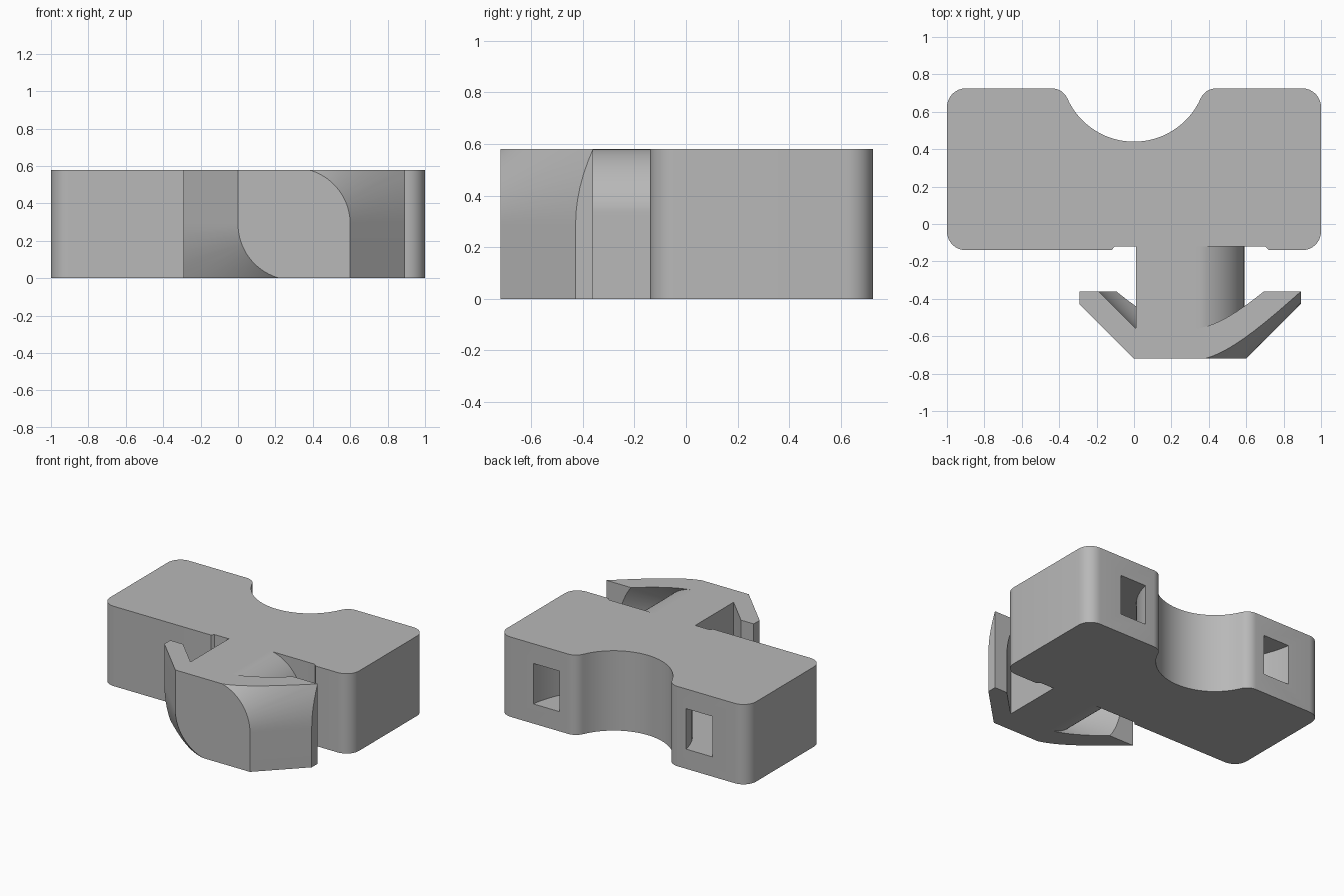
import bpy, bmesh
from math import sin, cos, pi, atan2, hypot
from mathutils import Vector

if "Cube" in bpy.data.objects:
    bpy.data.objects.remove(bpy.data.objects["Cube"], do_unlink=True)

H = 0.58          # overall height
TOP = 0.725       # back face of the body
FRONT = -0.14     # front face of the body
CX, CZ = 0.3, H / 2   # axis of the locking stem

grey = bpy.data.materials.new("mid_grey")
grey.use_nodes = True
grey.diffuse_color = (0.48, 0.48, 0.48, 1)
grey.node_tree.nodes["Principled BSDF"].inputs["Base Color"].default_value = grey.diffuse_color


def loft(name, rings):
    """Solid through matching rings of points, with capped ends."""
    bm = bmesh.new()
    rows = [[bm.verts.new(p) for p in ring] for ring in rings]
    n = len(rows[0])
    for a, b in zip(rows, rows[1:]):
        for i in range(n):
            j = (i + 1) % n
            bm.faces.new((a[i], a[j], b[j], b[i]))
    bm.faces.new(rows[0])
    bm.faces.new(rows[-1])
    bmesh.ops.recalc_face_normals(bm, faces=bm.faces)
    mesh = bpy.data.meshes.new(name)
    bm.to_mesh(mesh)
    bm.free()
    mesh.materials.append(grey)
    obj = bpy.data.objects.new(name, mesh)
    bpy.context.collection.objects.link(obj)
    return obj


def prism(name, outline, z0, z1):
    return loft(name, [[(x, y, z) for x, y in outline] for z in (z0, z1)])


def arc(cx, cy, r, a0, a1, n):
    return [(cx + r * cos(a0 + (a1 - a0) * i / n),
             cy + r * sin(a0 + (a1 - a0) * i / n)) for i in range(n + 1)]


def boolean(obj, cutter, operation):
    mod = obj.modifiers.new(operation, 'BOOLEAN')
    mod.operation, mod.object, mod.solver = operation, cutter, 'EXACT'
    bpy.context.view_layer.objects.active = obj
    bpy.ops.object.modifier_apply(modifier=mod.name)
    bpy.data.objects.remove(cutter, do_unlink=True)


def leaf(y, d, limit=9):
    """Square section with two opposite corners rounded about the stem axis."""
    pts = arc(0, 0, d, 0, pi / 2, 20) + [(-d, d)]
    pts += arc(0, 0, d, pi, 1.5 * pi, 20) + [(d, -d)]
    clamp = lambda v: max(-limit, min(limit, v))
    return [(CX + clamp(x), y, CZ + clamp(z)) for x, z in pts]


# Body: block with rounded corners and a concave saddle at the back
SADDLE_Y, SADDLE_R, LIP = 0.83, 0.39, 0.09
lip_y = TOP - LIP
lip_x = ((SADDLE_R + LIP) ** 2 - (SADDLE_Y - lip_y) ** 2) ** 0.5
tilt = atan2(lip_y - SADDLE_Y, lip_x)
half = arc(0.9, FRONT + 0.1, 0.1, -pi / 2, 0, 8)
half += arc(0.9, TOP - 0.1, 0.1, 0, pi / 2, 8)
half += arc(lip_x, lip_y, LIP, pi / 2, pi + tilt, 8)
saddle = arc(0, SADDLE_Y, SADDLE_R, tilt, -pi - tilt, 32)[1:-1]
recess = [(-0.12, FRONT), (-0.105, -0.122), (-0.095, -0.12),
          (0.695, -0.12), (0.705, -0.122), (0.72, FRONT)]
outline = half + saddle + [(-x, y) for x, y in reversed(half)] + recess
body = prism("body", outline, 0, H)

# Curved strap channel running around the saddle
channel = arc(0, SADDLE_Y, 0.52, -pi, 0, 48) + arc(0, SADDLE_Y, 0.727, 0, -pi, 48)
boolean(body, prism("channel_cutter", channel, CZ - 0.147, CZ + 0.147), 'DIFFERENCE')

# Stem joining the body to the locking head
stem = loft("stem", [leaf(-0.56, 0.297, 0.29), leaf(-0.12, 0.297, 0.29)])

# Locking head: flared wings, trimmed to a box and hollowed behind
head = loft("locking_head", [leaf(-0.72, 0.3), leaf(-0.36, 0.66)])
trim = [(CX - 0.592, -1), (CX + 0.592, -1), (CX + 0.592, 0), (CX - 0.592, 0)]
boolean(head, prism("trim_box", trim, 0, H), 'INTERSECT')
boolean(head, loft("hollow_cutter", [leaf(-0.557, 0.293), leaf(-0.3, 0.55)]), 'DIFFERENCE')

# Smooth curves, crisp edges
for obj in (body, stem, head):
    bpy.ops.object.select_all(action='DESELECT')
    obj.select_set(True)
    bpy.context.view_layer.objects.active = obj
    bpy.ops.object.shade_smooth_by_angle(angle=pi / 7)
